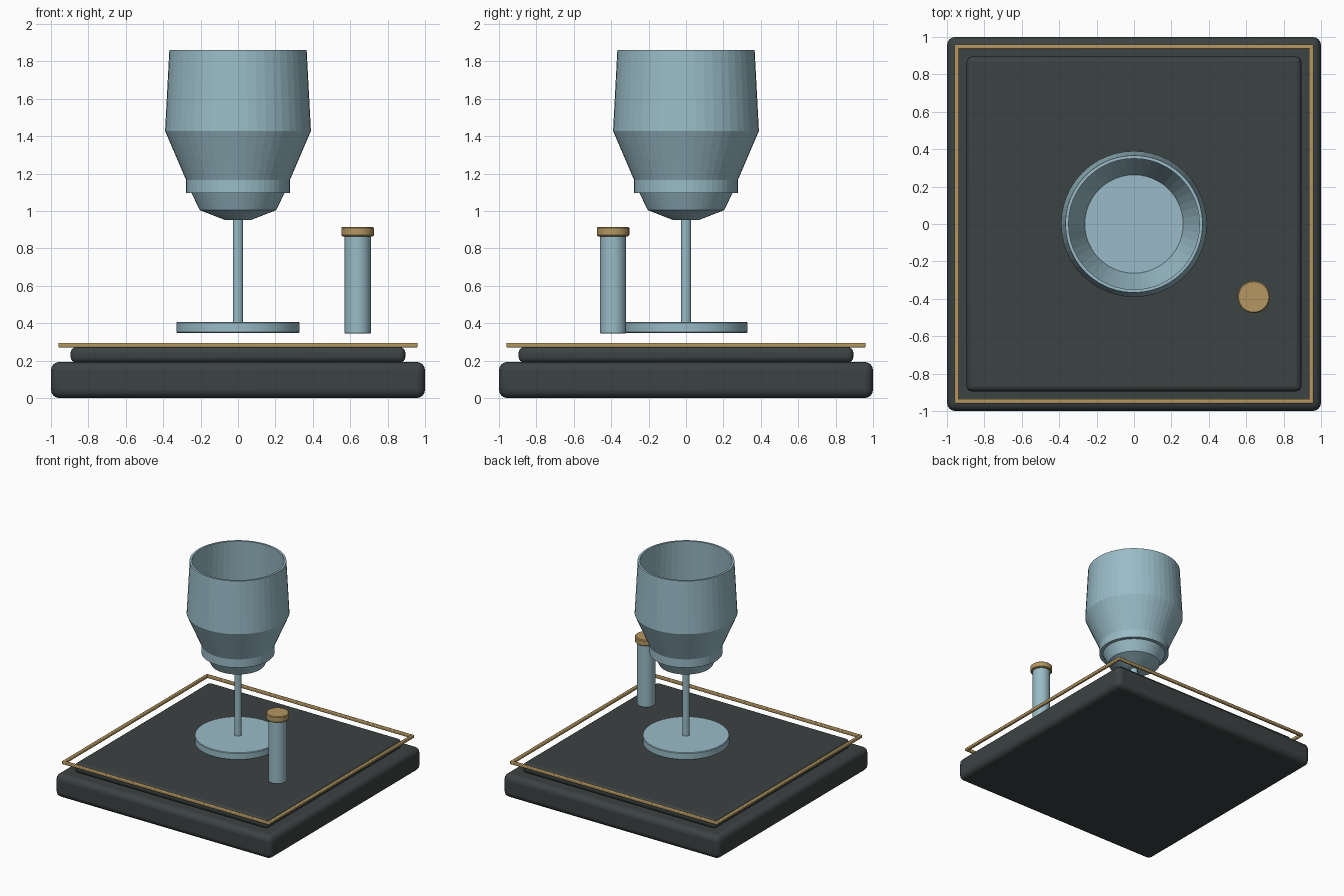
import bpy, bmesh, math

if "Cube" in bpy.data.objects:
    bpy.data.objects.remove(bpy.data.objects["Cube"])

def mat(name, c):
    m = bpy.data.materials.new(name)
    m.diffuse_color = (*c, 1)
    m.use_nodes = True
    m.node_tree.nodes["Principled BSDF"].inputs["Base Color"].default_value = m.diffuse_color
    return m

DARK = mat("charcoal", (0.045, 0.054, 0.054))
GLASS = mat("pale_blue", (0.32, 0.50, 0.57))
GOLD = mat("brass", (0.46, 0.31, 0.12))

def finish(o, m, bevel=0, seg=3, smooth=True):
    o.data.materials.append(m)
    if bevel:
        b = o.modifiers.new("bevel", 'BEVEL')
        b.width, b.segments = bevel, seg
    if smooth:
        bpy.ops.object.select_all(action='DESELECT')
        o.select_set(True)
        bpy.context.view_layer.objects.active = o
        bpy.ops.object.shade_smooth_by_angle(angle=math.radians(35))
    return o

def box(name, x0, x1, y0, y1, z0, z1, m, bevel, seg=3):
    bpy.ops.mesh.primitive_cube_add(size=1, location=((x0+x1)/2, (y0+y1)/2, (z0+z1)/2))
    o = bpy.context.object
    o.name = name
    o.scale = (x1-x0, y1-y0, z1-z0)
    bpy.ops.object.transform_apply(location=False, rotation=False, scale=True)
    return finish(o, m, bevel, seg)

def lathe(name, profile, m, n=48, loc=(0, 0, 0), closed=False, smooth=False):
    """Spin (radius, z) points round z; cap the ends, or join them if closed."""
    bm = bmesh.new()
    rings = [[bm.verts.new((r*math.cos(2*math.pi*i/n), r*math.sin(2*math.pi*i/n), z))
              for i in range(n)] for r, z in profile]
    pairs = list(zip(rings, rings[1:]))
    if closed:
        pairs.append((rings[-1], rings[0]))
    else:
        bm.faces.new(rings[0][::-1])
        bm.faces.new(rings[-1])
    for a, b in pairs:
        for i in range(n):
            j = (i+1) % n
            bm.faces.new((a[i], a[j], b[j], b[i]))
    bmesh.ops.recalc_face_normals(bm, faces=bm.faces)
    me = bpy.data.meshes.new(name)
    bm.to_mesh(me)
    bm.free()
    o = bpy.data.objects.new(name, me)
    o.location = loc
    bpy.context.collection.objects.link(o)
    return finish(o, m, smooth=smooth)

# stepped plinth
box("base", -1, 1, -1, 1, 0, 0.193, DARK, 0.045, 4)
box("upper_slab", -0.895, 0.895, -0.895, 0.895, 0.19, 0.272, DARK, 0.03, 4)

# floating trim frame
for s, side in ((-1, "a"), (1, "b")):
    c = s*0.948
    box("trim_x_" + side, -0.96, 0.96, c-0.012, c+0.012, 0.27, 0.295, GOLD, 0.006, 2)
    box("trim_y_" + side, c-0.012, c+0.012, -0.96, 0.96, 0.27, 0.295, GOLD, 0.006, 2)

# goblet: foot, stem, lower cup, collar, open bowl
lathe("foot", [(0.325, 0.347), (0.33, 0.352), (0.33, 0.402), (0.325, 0.407)], GLASS, smooth=True)
lathe("stem", [(0.028, 0.40), (0.028, 0.96)], GLASS, 24, smooth=True)
lathe("lower_cup", [(0.07, 0.952), (0.205, 1.005), (0.25, 1.10)], GLASS)
lathe("collar", [(0.277, 1.095), (0.277, 1.167)], GLASS)
lathe("bowl", [(0.277, 1.165), (0.39, 1.428), (0.367, 1.862),
               (0.35, 1.862), (0.372, 1.428), (0.262, 1.165)], GLASS, closed=True)

# side post with cap
P = (0.64, -0.39, 0)
lathe("post", [(0.066, 0.345), (0.07, 0.349), (0.07, 0.87)], GLASS, 32, P, smooth=True)
lathe("post_cap", [(0.081, 0.865), (0.087, 0.871), (0.087, 0.909), (0.081, 0.915)], GOLD, 32, P, smooth=True)
